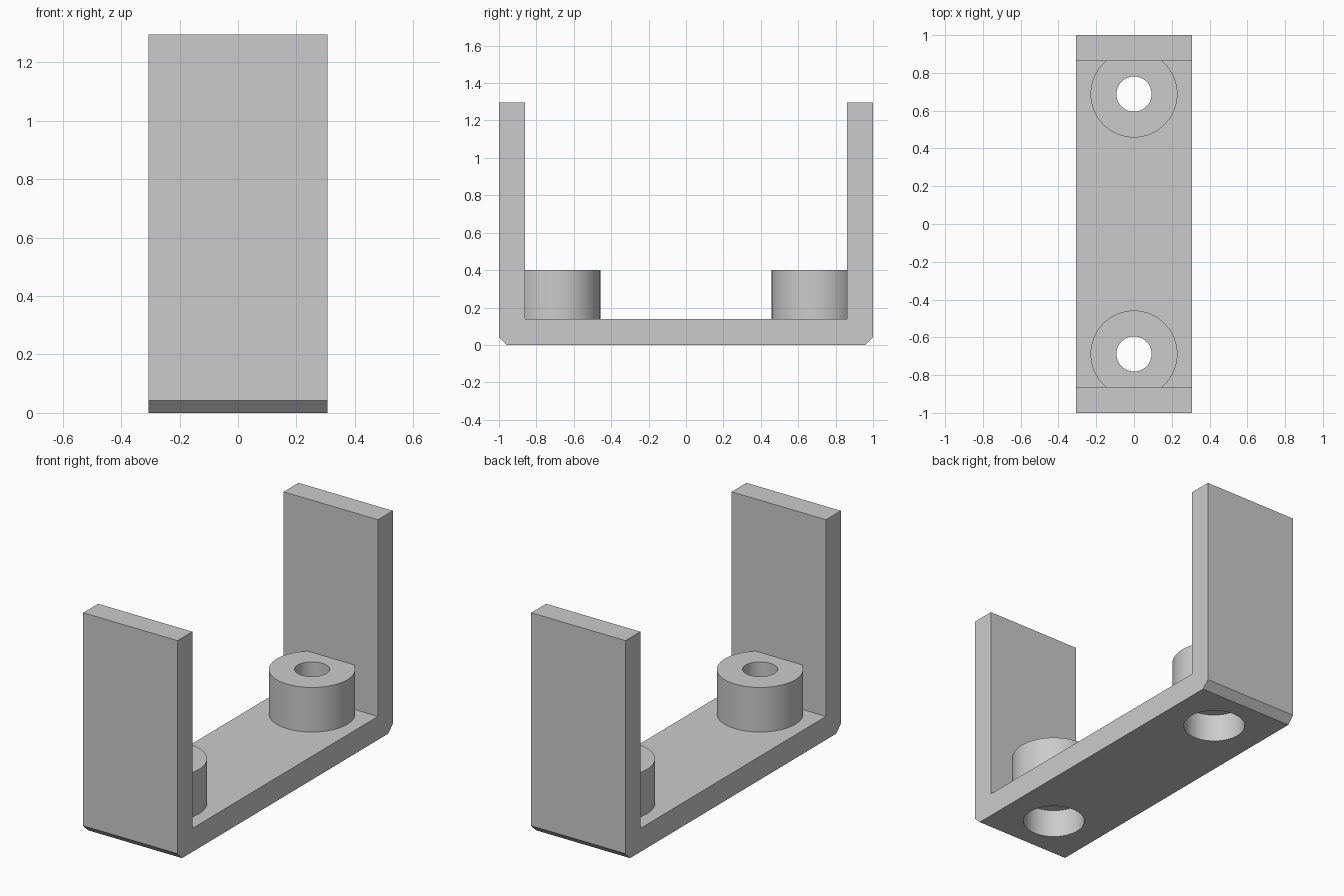
import bpy
import bmesh
from mathutils import Matrix

default = bpy.data.objects.get("Cube")
if default:
    bpy.data.objects.remove(default, do_unlink=True)

# Overall dimensions
HALF_W, HALF_L, HEIGHT = 0.307, 1.0, 1.295
WALL, CHAMFER = 0.138, 0.042
BOSS_Y, BOSS_R, BOSS_TOP = 0.688, 0.23, 0.40
HOLE_R, BORE_R, BORE_TOP = 0.093, 0.168, 0.165

grey = bpy.data.materials.new("light grey")
grey.use_nodes = True
COLOUR = (0.6, 0.6, 0.6, 1)
grey.diffuse_color = COLOUR
grey.node_tree.nodes["Principled BSDF"].inputs["Base Color"].default_value = COLOUR


def make_object(name, bm):
    bmesh.ops.recalc_face_normals(bm, faces=bm.faces)
    mesh = bpy.data.meshes.new(name)
    bm.to_mesh(mesh)
    bm.free()
    mesh.materials.append(grey)
    obj = bpy.data.objects.new(name, mesh)
    bpy.context.collection.objects.link(obj)
    return obj


def cylinder(name, radius, y, z0, z1):
    bm = bmesh.new()
    bmesh.ops.create_cone(bm, cap_ends=True, segments=64, radius1=radius,
                          radius2=radius, depth=z1 - z0,
                          matrix=Matrix.Translation((0, y, (z0 + z1) / 2)))
    return make_object(name, bm)


def combine(target, tool, operation):
    mod = target.modifiers.new(operation, "BOOLEAN")
    mod.operation = operation
    mod.solver = "EXACT"
    mod.object = tool
    bpy.context.view_layer.objects.active = target
    bpy.ops.object.modifier_apply(modifier=mod.name)
    bpy.data.objects.remove(tool, do_unlink=True)


# U-shaped bracket: half profile mirrored in y, extruded along x
half = [(HALF_L - CHAMFER, 0), (HALF_L, CHAMFER), (HALF_L, HEIGHT),
        (HALF_L - WALL, HEIGHT), (HALF_L - WALL, WALL)]
profile = half + [(-y, z) for y, z in reversed(half)]
bm = bmesh.new()
face = bm.faces.new([bm.verts.new((-HALF_W, y, z)) for y, z in profile])
extruded = bmesh.ops.extrude_face_region(bm, geom=[face])["geom"]
bmesh.ops.translate(bm, vec=(2 * HALF_W, 0, 0),
                    verts=[v for v in extruded if isinstance(v, bmesh.types.BMVert)])
bracket = make_object("u_bracket", bm)

# Screw bosses merged into the walls, each drilled and counterbored from below
for side in (-1, 1):
    y = side * BOSS_Y
    combine(bracket, cylinder("boss", BOSS_R, y, WALL / 2, BOSS_TOP), "UNION")
    combine(bracket, cylinder("screw_hole", HOLE_R, y, -0.1, BOSS_TOP + 0.1), "DIFFERENCE")
    combine(bracket, cylinder("counterbore", BORE_R, y, -0.1, BORE_TOP), "DIFFERENCE")

# Smooth round walls, keep hard edges
bpy.ops.object.select_all(action="DESELECT")
bracket.select_set(True)
bpy.context.view_layer.objects.active = bracket
bpy.ops.object.shade_smooth_by_angle(angle=0.5)
